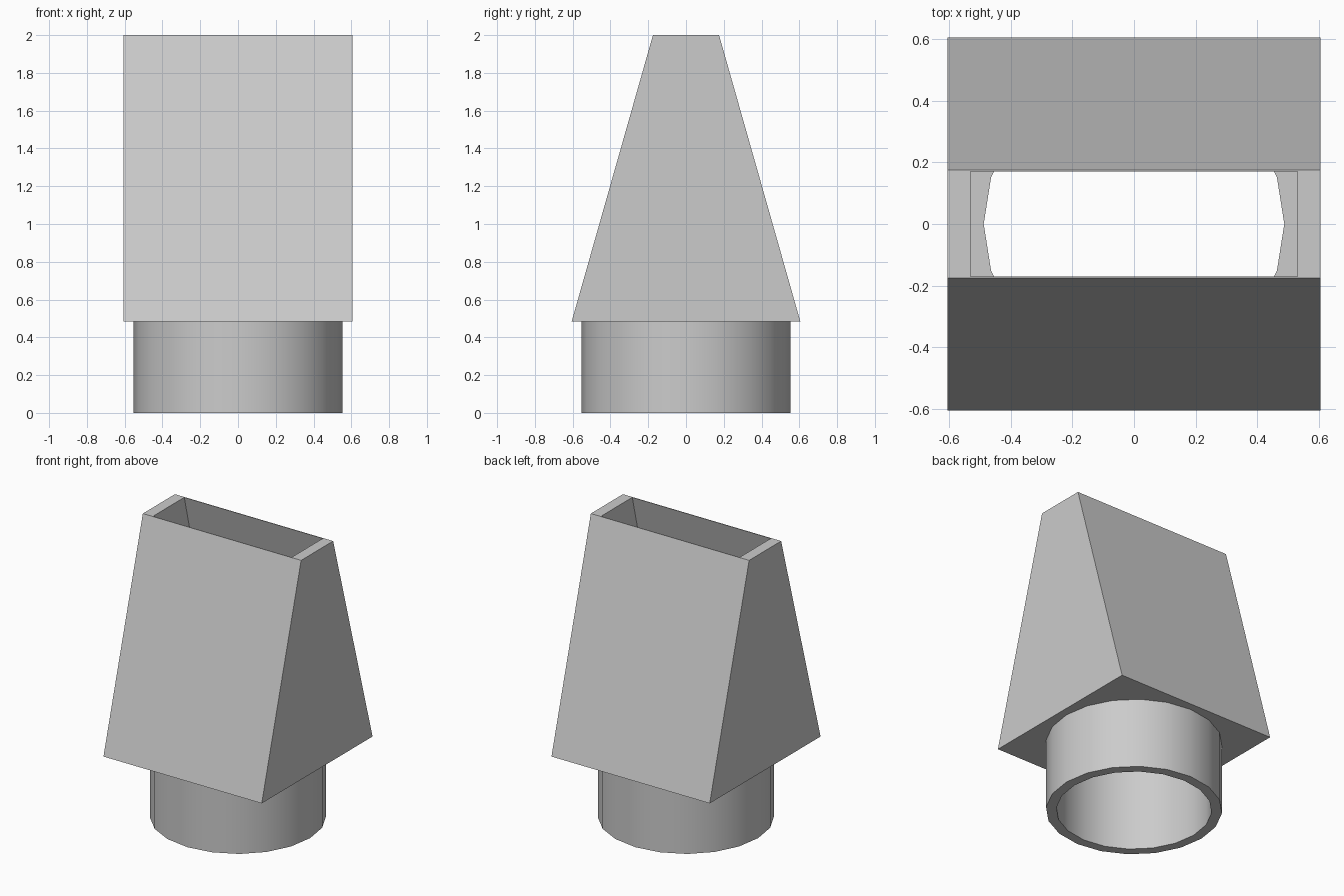
import bpy, bmesh, math

cube = bpy.data.objects.get("Cube")
if cube:
    bpy.data.objects.remove(cube, do_unlink=True)

# Main dimensions
SIDES = 20
NECK_R, BORE_R = 0.552, 0.487
HOOD_Z, FLOOR_Z, TOP_Z = 0.485, 0.56, 2.0
HALF, INNER = 0.605, 0.53

grey = bpy.data.materials.new("plain grey")
grey.use_nodes = True
colour = (0.6, 0.6, 0.6, 1)
grey.diffuse_color = colour
grey.node_tree.nodes["Principled BSDF"].inputs["Base Color"].default_value = colour

bm = bmesh.new()


def loop(points, z):
    verts = [bm.verts.new((x, y, z)) for x, y in points]
    for i, v in enumerate(verts):
        bm.edges.new((v, verts[i - 1]))
    return verts


def ring(radius, z):
    steps = [math.tau * i / SIDES for i in range(SIDES)]
    return loop([(radius * math.cos(a), radius * math.sin(a)) for a in steps], z)


def rect(x, y, z):
    return loop([(x, y), (-x, y), (-x, -y), (x, -y)], z)


def wall(a, b):
    for i in range(len(a)):
        bm.faces.new((a[i - 1], a[i], b[i], b[i - 1]))


def plate_with_hole(a, b):
    edges = [bm.edges.get((l[i - 1], l[i])) for l in (a, b) for i in range(len(l))]
    bmesh.ops.triangle_fill(bm, edges=edges, use_beauty=True)


# Round neck: bore, bottom rim and outside
bore_top, bore_bottom = ring(BORE_R, FLOOR_Z), ring(BORE_R, 0)
neck_bottom, neck_top = ring(NECK_R, 0), ring(NECK_R, HOOD_Z)
wall(bore_top, bore_bottom)
wall(bore_bottom, neck_bottom)
wall(neck_bottom, neck_top)

# Tapered hood: outside, top rim and hollow
hood_bottom, hood_top = rect(HALF, HALF, HOOD_Z), rect(HALF, 0.175, TOP_Z)
slot_top, slot_floor = rect(INNER, 0.17, TOP_Z), rect(INNER, INNER, FLOOR_Z)
wall(hood_bottom, hood_top)
wall(hood_top, slot_top)
wall(slot_top, slot_floor)

# Underside and inner floor join the hood to the neck
plate_with_hole(neck_top, hood_bottom)
plate_with_hole(slot_floor, bore_top)

bmesh.ops.recalc_face_normals(bm, faces=bm.faces[:])
mesh = bpy.data.meshes.new("duct_adapter")
bm.to_mesh(mesh)
bm.free()
mesh.materials.append(grey)
adapter = bpy.data.objects.new("duct_adapter", mesh)
bpy.context.collection.objects.link(adapter)

# Smooth neck, crisp hood
bpy.ops.object.select_all(action="DESELECT")
adapter.select_set(True)
bpy.context.view_layer.objects.active = adapter
bpy.ops.object.shade_smooth_by_angle(angle=math.radians(30))
